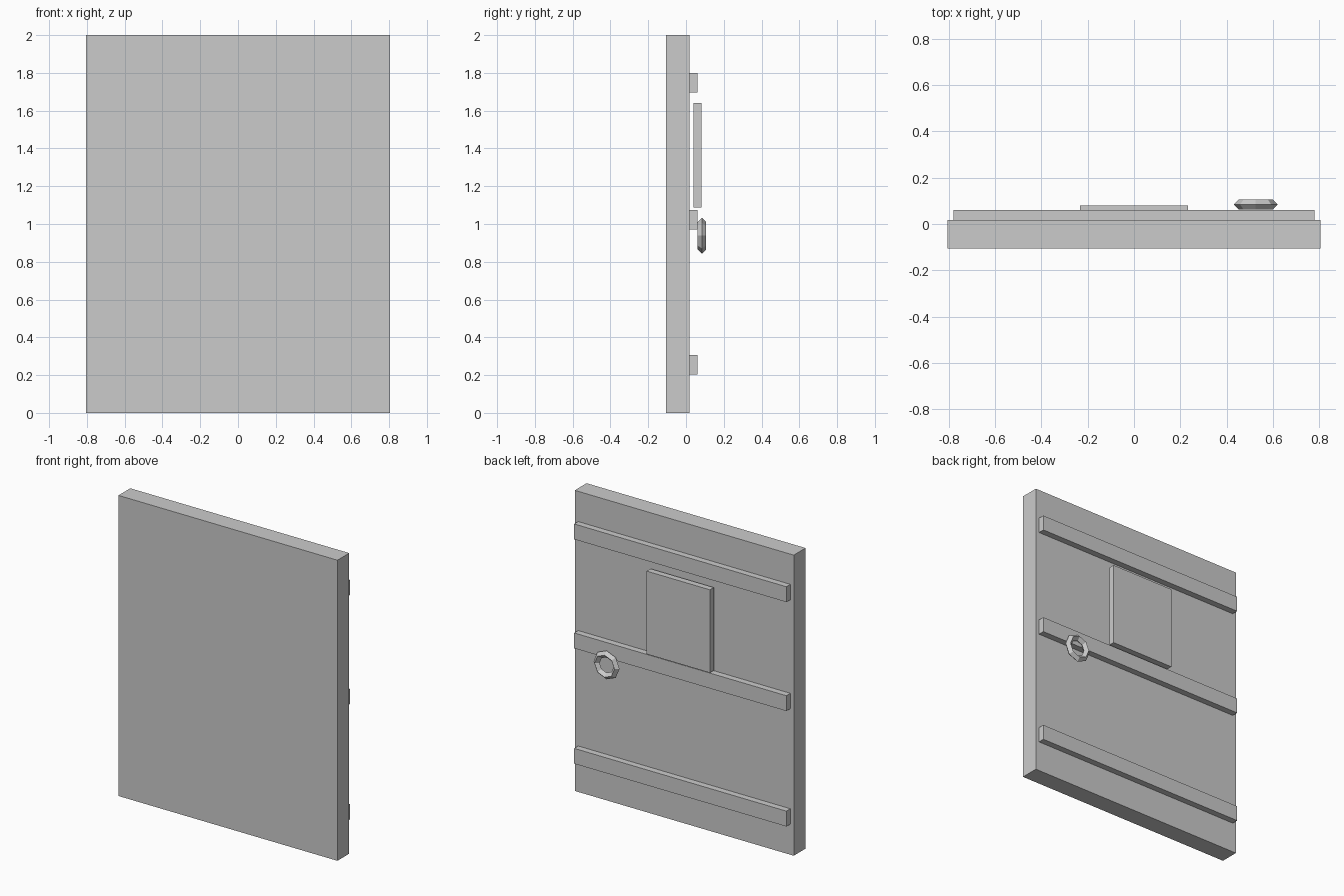
import bpy
import math

# Remove the default cube only
default = bpy.data.objects.get("Cube")
if default:
    bpy.data.objects.remove(default, do_unlink=True)

# Single plain grey
grey = bpy.data.materials.new("plain_grey")
grey.use_nodes = True
colour = (0.6, 0.6, 0.6, 1.0)
grey.diffuse_color = colour
grey.node_tree.nodes["Principled BSDF"].inputs["Base Color"].default_value = colour


def finish(name):
    obj = bpy.context.object
    obj.name = name
    obj.data.materials.append(grey)
    return obj


def box(name, half_width, y_range, z_range):
    """Box centred on x, spanning the given y and z ranges."""
    (y0, y1), (z0, z1) = y_range, z_range
    bpy.ops.mesh.primitive_cube_add(size=1, location=(0, (y0 + y1) / 2, (z0 + z1) / 2))
    obj = finish(name)
    obj.scale = (2 * half_width, y1 - y0, z1 - z0)
    bpy.ops.object.transform_apply(location=False, rotation=False, scale=True)
    return obj


# Door slab
box("door_slab", 0.806, (-0.106, 0.018), (0, 2))

# Three cross battens on the back
for label, z in (("lower", 0.204), ("middle", 0.972), ("upper", 1.697)):
    box(label + "_batten", 0.781, (0.018, 0.06), (z, z + 0.102))

# Small window panel standing just off the slab
box("window_panel", 0.233, (0.04, 0.081), (1.088, 1.64))

# Faceted ring handle with a diamond cross-section
bpy.ops.mesh.primitive_torus_add(
    major_radius=0.0735, minor_radius=0.022, major_segments=8, minor_segments=4,
    location=(0.526, 0.084, 0.938), rotation=(math.pi / 2, 0, 0))
ring = finish("ring_handle")
for face in ring.data.polygons:
    face.use_smooth = False
